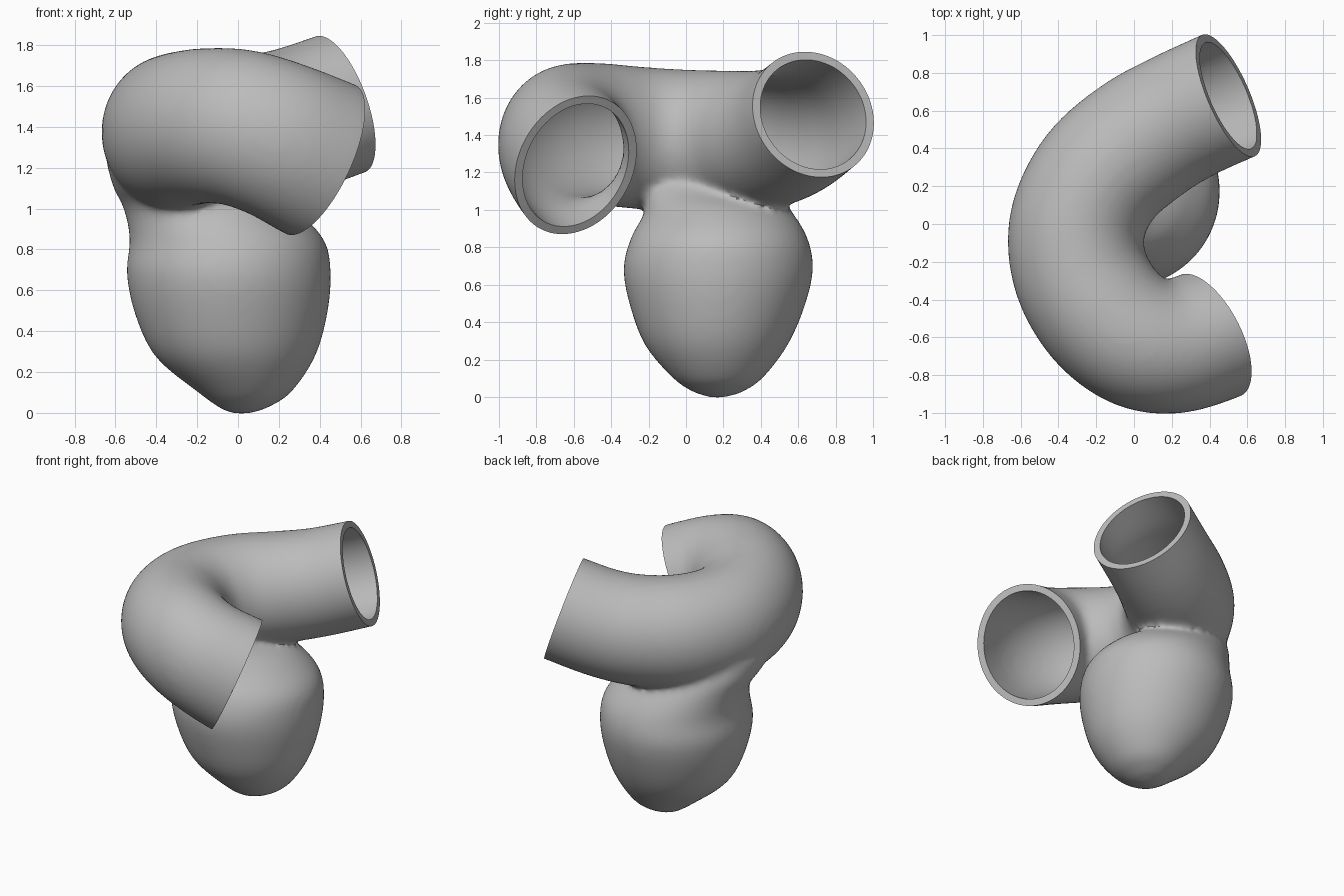
import bpy, bmesh, math
from mathutils import Vector

cube = bpy.data.objects.get("Cube")
if cube:
    bpy.data.objects.remove(cube, do_unlink=True)

SIDES = 48
WALL = 0.045

# Vessel stations: centre, horizontal radius, vertical radius
VESSEL = [
    ((0.50, 0.68, 1.51), 0.352, 0.355),
    ((0.25, 0.565, 1.425), 0.352, 0.36),
    ((0.03, 0.435, 1.38), 0.36, 0.37),
    ((-0.18, 0.25, 1.365), 0.36, 0.38),
    ((-0.30, 0.0, 1.37), 0.36, 0.38),
    ((-0.285, -0.25, 1.385), 0.36, 0.38),
    ((-0.165, -0.47, 1.405), 0.36, 0.38),
    ((0.01, -0.615, 1.395), 0.357, 0.385),
    ((0.20, -0.65, 1.335), 0.355, 0.39),
    ((0.405, -0.59, 1.24), 0.358, 0.405),
]
BACK_DIR = Vector((0.885, 0.385, 0.32)).normalized()
FRONT_DIR = Vector((0.82, 0.42, -0.40)).normalized()

# Sac outline: height, x range, y range
SAC = [
    (-0.004, -0.02, 0.05, 0.13, 0.20),
    (0.008, -0.06, 0.10, 0.09, 0.25),
    (0.03, -0.10, 0.155, 0.03, 0.31),
    (0.10, -0.195, 0.26, -0.07, 0.41),
    (0.27, -0.40, 0.375, -0.215, 0.54),
    (0.47, -0.50, 0.435, -0.295, 0.63),
    (0.68, -0.545, 0.455, -0.335, 0.68),
    (0.85, -0.53, 0.42, -0.295, 0.65),
    (1.0, -0.56, 0.27, -0.22, 0.56),
    (1.1, -0.61, 0.09, -0.26, 0.47),
    (1.22, -0.645, -0.08, -0.33, 0.36),
]


def spline(points, steps):
    """Smooth path through tuples of numbers."""
    pts = [Vector(p) for p in points]
    pts = [2 * pts[0] - pts[1]] + pts + [2 * pts[-1] - pts[-2]]
    out = []
    for a, b, c, d in zip(pts, pts[1:], pts[2:], pts[3:]):
        for i in range(steps):
            t = i / steps
            out.append(0.5 * (2 * b + (c - a) * t + (2 * a - 5 * b + 4 * c - d) * t ** 2
                              + (3 * b - a - 3 * c + d) * t ** 3))
    return out + [pts[-2]]


def ring(bm, centre, u, v):
    angles = [2 * math.pi * i / SIDES for i in range(SIDES)]
    return [bm.verts.new(centre + u * math.cos(a) + v * math.sin(a)) for a in angles]


def loft(bm, rings):
    """Closed skin over a row of rings."""
    for r, s in zip(rings, rings[1:]):
        for i in range(SIDES):
            j = (i + 1) % SIDES
            bm.faces.new((r[i], r[j], s[j], s[i]))
    bm.faces.new(rings[0][::-1])
    bm.faces.new(rings[-1])


bm = bmesh.new()

# Vessel, run past both ends so that they can be trimmed cleanly
ends = [(Vector(VESSEL[0][0]), BACK_DIR), (Vector(VESSEL[-1][0]), FRONT_DIR)]
stations = [(*c, h, v) for c, h, v in VESSEL]
extra = [(*(co + d * 0.15), *s[3:]) for (co, d), s in zip(ends, (stations[0], stations[-1]))]
path = spline([extra[0]] + stations + [extra[1]], 8)
centres = [Vector(p[:3]) for p in path]
rings = []
for i, p in enumerate(path):
    tangent = centres[min(i + 1, len(path) - 1)] - centres[max(i - 1, 0)]
    side = tangent.cross(Vector((0, 0, 1))).normalized()
    up = side.cross(tangent).normalized()
    rings.append(ring(bm, centres[i], side * p[3], up * p[4]))
loft(bm, rings)

# Sac hanging below the bend
rings = []
for z, x0, x1, y0, y1 in spline(SAC, 6):
    centre = Vector(((x0 + x1) / 2, (y0 + y1) / 2, z))
    rings.append(ring(bm, centre, Vector(((x1 - x0) / 2, 0, 0)), Vector((0, (y1 - y0) / 2, 0))))
loft(bm, rings)
bmesh.ops.recalc_face_normals(bm, faces=bm.faces)

mesh = bpy.data.meshes.new("vessel_with_sac")
bm.to_mesh(mesh)
bm.free()
vessel = bpy.data.objects.new("vessel_with_sac", mesh)
bpy.context.collection.objects.link(vessel)
bpy.ops.object.select_all(action="DESELECT")
bpy.context.view_layer.objects.active = vessel
vessel.select_set(True)

# Fuse both into one skin with a soft neck
remesh = vessel.modifiers.new("fuse", "REMESH")
remesh.mode = "VOXEL"
remesh.voxel_size = 0.02
soften = vessel.modifiers.new("soften", "SMOOTH")
soften.factor = 0.5
soften.iterations = 18
for name in ("fuse", "soften"):
    bpy.ops.object.modifier_apply(modifier=name)

# Trim the two open ends
bm = bmesh.new()
bm.from_mesh(vessel.data)
for co, direction in ends:
    faces = [f for f in bm.faces if (f.calc_center_median() - co).length < 0.5]
    edges = {e for f in faces for e in f.edges}
    verts = {v for f in faces for v in f.verts}
    bmesh.ops.bisect_plane(bm, geom=list(verts) + list(edges) + faces, dist=0.0005,
                           plane_co=co, plane_no=direction, clear_outer=True)
    rim = [v for v in bm.verts if v.is_boundary and abs((v.co - co).dot(direction)) < 0.001]
    bmesh.ops.remove_doubles(bm, verts=rim, dist=0.005)
bm.to_mesh(vessel.data)
bm.free()

# Wall thickness with flat rims
wall = vessel.modifiers.new("wall", "SOLIDIFY")
wall.thickness = WALL
wall.offset = -1
bpy.ops.object.modifier_apply(modifier="wall")
bpy.ops.object.shade_smooth_by_angle(angle=math.radians(40))

# Plain grey
grey = bpy.data.materials.new("plain_grey")
grey.use_nodes = True
colour = (0.5, 0.5, 0.5, 1)
grey.diffuse_color = colour
grey.node_tree.nodes["Principled BSDF"].inputs["Base Color"].default_value = colour
vessel.data.materials.clear()
vessel.data.materials.append(grey)
